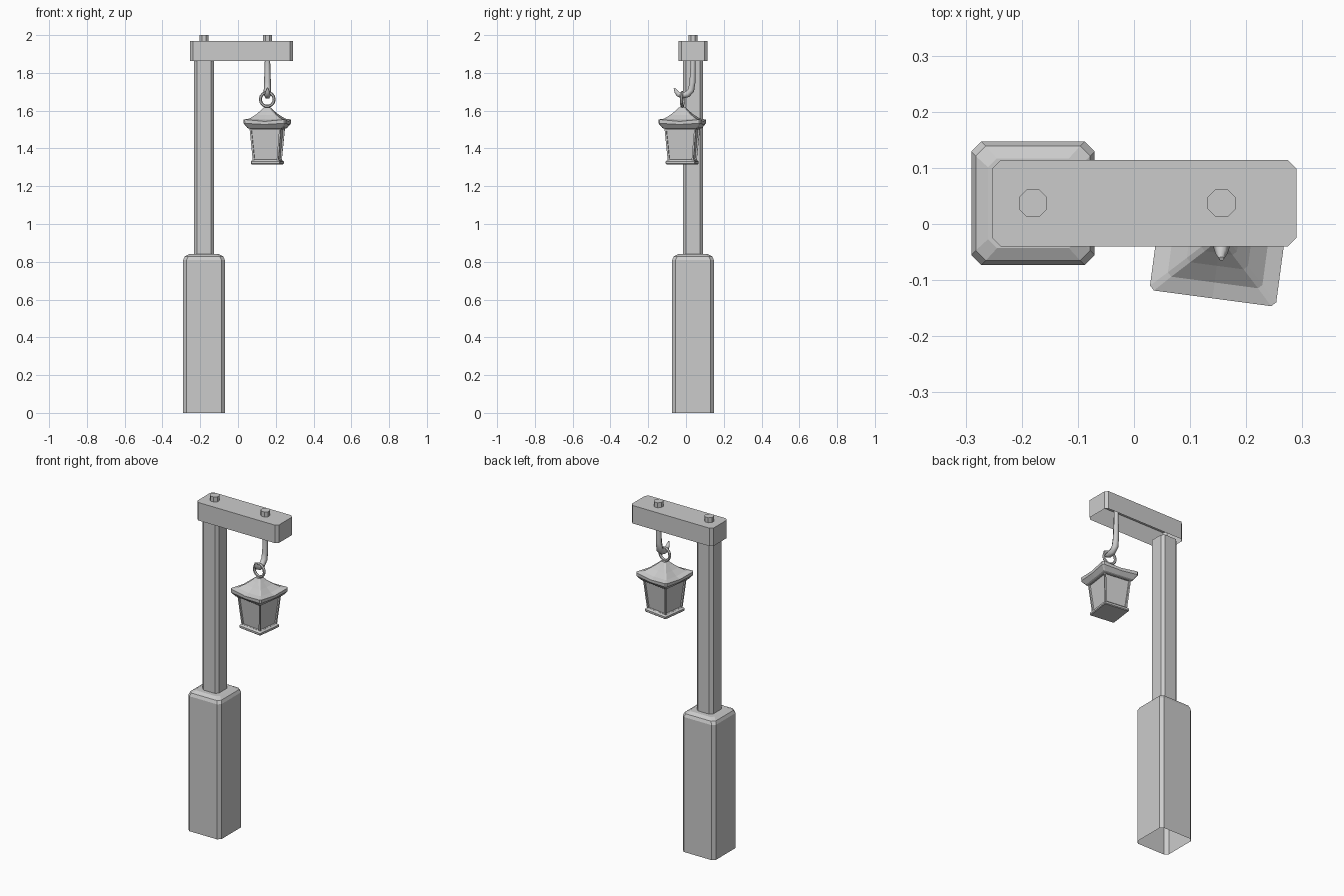
import bpy, bmesh, math
from mathutils import Matrix

if "Cube" in bpy.data.objects:
    bpy.data.objects.remove(bpy.data.objects["Cube"])


def finish(bm, name, loc=(0, 0, 0), rot=0.0):
    bmesh.ops.recalc_face_normals(bm, faces=bm.faces)
    me = bpy.data.meshes.new(name)
    bm.to_mesh(me)
    bm.free()
    ob = bpy.data.objects.new(name, me)
    ob.location = loc
    ob.rotation_euler.z = rot
    bpy.context.collection.objects.link(ob)
    return ob


def loft(sections, bottom=True, top=True):
    """Stack corner-cut rectangles: (half_x, half_y, corner_cut, z, middle_sag)."""
    bm = bmesh.new()
    rings = []
    for hx, hy, c, z, sag in sections:
        pts = [(hx, 0, z - sag), (hx, hy - c, z), (hx - c, hy, z), (0, hy, z - sag),
               (c - hx, hy, z), (-hx, hy - c, z), (-hx, 0, z - sag), (-hx, c - hy, z),
               (c - hx, -hy, z), (0, -hy, z - sag), (hx - c, -hy, z), (hx, c - hy, z)]
        rings.append([bm.verts.new(p) for p in pts])
    for a, b in zip(rings, rings[1:]):
        for i in range(12):
            j = (i + 1) % 12
            bm.faces.new((a[i], a[j], b[j], b[i]))
    if bottom:
        bm.faces.new(rings[0][::-1])
    if top:
        bm.faces.new(rings[-1])
    return bm


PX, PY, HX = -0.18, 0.037, 0.156

# Post: thick base with bevelled top, slimmer shaft, crossbeam (open undersides)
finish(loft([(.11, .11, .018, 0, 0), (.11, .11, .018, .81, 0),
             (.102, .102, .018, .828, 0), (.08, .08, .016, .84, 0)], bottom=False),
       "post_base", (PX, PY, 0))
finish(loft([(.054, .054, .016, .838, 0), (.054, .054, .016, 1.865, 0)],
            False, False), "post_shaft", (PX, PY, 0))
finish(loft([(.2715, .0775, .016, 1.862, 0), (.2715, .0775, .016, 1.97, 0)], bottom=False),
       "crossbeam", (.0185, PY, 0))

# Octagonal pegs on the beam
for name, x in (("post_peg", PX), ("hook_peg", HX)):
    bm = bmesh.new()
    bmesh.ops.create_cone(bm, cap_ends=True, segments=8, radius1=.027, radius2=.027, depth=.034,
                          matrix=Matrix.Rotation(math.pi / 8, 4, 'Z'))
    finish(bm, name, (x, PY, 1.983))

# Hook: tapered swept curve
path = [(.037, 1.97, .7), (.037, 1.86, .8), (.034, 1.75, 1), (.027, 1.708, 1.1), (.008, 1.687, 1.1),
        (-.02, 1.680, 1), (-.042, 1.687, .8), (-.053, 1.702, .6), (-.062, 1.72, .25)]
cu = bpy.data.curves.new("hook", 'CURVE')
cu.dimensions = '3D'
cu.bevel_depth = .018
cu.bevel_resolution = 1
cu.use_fill_caps = True
sp = cu.splines.new('POLY')
sp.points.add(len(path) - 1)
for p, (y, z, r) in zip(sp.points, path):
    p.co = (HX, y, z, 1)
    p.radius = r
bpy.context.collection.objects.link(bpy.data.objects.new("hook", cu))

# Lantern, hung slightly turned
LOC, ROT = (.155, -.02, 0), math.radians(-7.6)

bpy.ops.mesh.primitive_torus_add(major_segments=14, minor_segments=6, major_radius=.037,
                                 minor_radius=.008, location=(LOC[0], LOC[1], 1.66),
                                 rotation=(math.pi / 2, 0, ROT))
bpy.context.object.name = "lantern_ring"

roof = [(.082, .004, 1.503, 0), (.094, .006, 1.508, 0), (.113, .008, 1.533, .006),
        (.1135, .008, 1.553, .01), (.085, .007, 1.558, .006), (.055, .007, 1.579, .003),
        (.032, .007, 1.6, 0), (.016, .006, 1.618, 0)]
finish(loft([(h, h, c, z, s) for h, c, z, s in roof]), "lantern_roof", LOC, ROT)

# Tapered body with recessed panes
bm = bmesh.new()
bmesh.ops.create_cone(bm, cap_ends=True, segments=4, radius1=.068 * 2 ** .5,
                      radius2=.084 * 2 ** .5, depth=.18,
                      matrix=Matrix.Translation((0, 0, 1.42)) @ Matrix.Rotation(math.pi / 4, 4, 'Z'))
sides = [f for f in bm.faces if abs(f.normal.z) < .5]
bmesh.ops.inset_individual(bm, faces=sides, thickness=.013)
bmesh.ops.inset_individual(bm, faces=sides, thickness=.001, depth=-.008)
finish(bm, "lantern_body", LOC, ROT)

foot = [(.074, 1.316), (.078, 1.32), (.078, 1.331), (.068, 1.34)]
finish(loft([(h, h, .003, z, 0) for h, z in foot]), "lantern_foot", LOC, ROT)
